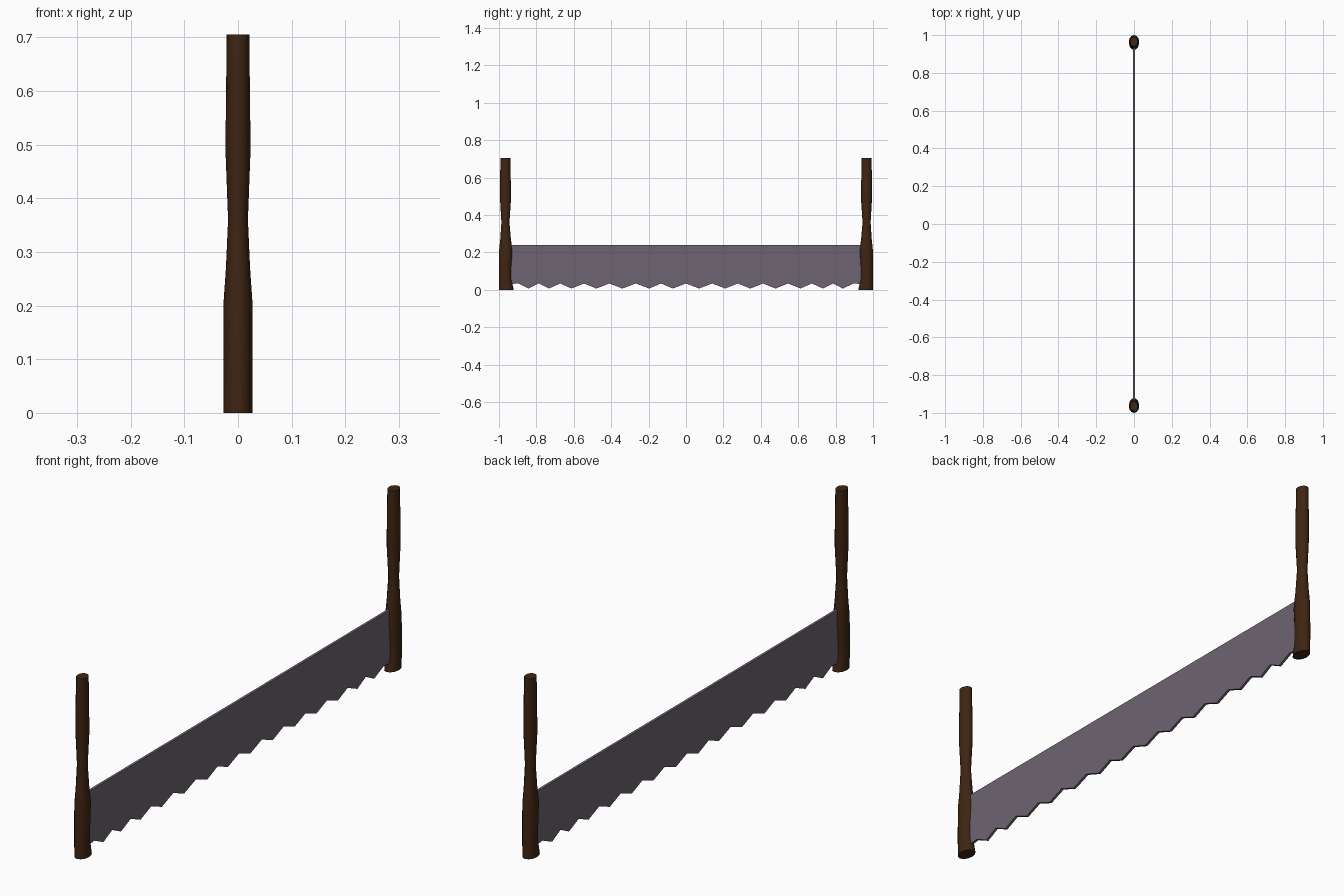
import bpy, bmesh, math

if "Cube" in bpy.data.objects:
    bpy.data.objects.remove(bpy.data.objects["Cube"])


def material(name, color):
    m = bpy.data.materials.new(name)
    m.diffuse_color = (*color, 1)
    m.use_nodes = True
    m.node_tree.nodes["Principled BSDF"].inputs["Base Color"].default_value = m.diffuse_color
    return m


wood = material("dark wood", (0.05, 0.018, 0.006))
steel = material("grey steel", (0.155, 0.13, 0.168))


def finish(name, bm, mat):
    bmesh.ops.recalc_face_normals(bm, faces=bm.faces)
    mesh = bpy.data.meshes.new(name)
    bm.to_mesh(mesh)
    bm.free()
    mesh.materials.append(mat)
    ob = bpy.data.objects.new(name, mesh)
    bpy.context.collection.objects.link(ob)
    return ob


# Handle sections: height, half width in x, outer y, inner y
SECTIONS = [
    (0.000, 0.027, 1.000, 0.921),
    (0.060, 0.027, 1.000, 0.934),
    (0.110, 0.027, 1.000, 0.934),
    (0.205, 0.027, 1.000, 0.927),
    (0.270, 0.0225, 0.993, 0.936),
    (0.360, 0.0185, 0.987, 0.944),
    (0.480, 0.0230, 0.994, 0.936),
    (0.530, 0.0230, 0.995, 0.936),
    (0.705, 0.0210, 0.992, 0.939),
]
SIDES = 12


def handle(name, side):
    bm = bmesh.new()
    rings = []
    for z, rx, outer, inner in SECTIONS:
        cy, ry = (outer + inner) / 2, (outer - inner) / 2
        ring = []
        for i in range(SIDES):
            a = math.tau * i / SIDES
            ring.append(bm.verts.new((rx * math.cos(a), side * (cy + ry * math.sin(a)), z)))
        rings.append(ring)
    for a, b in zip(rings, rings[1:]):
        for i in range(SIDES):
            j = (i + 1) % SIDES
            bm.faces.new((a[i], a[j], b[j], b[i]))
    bm.faces.new(rings[0])
    bm.faces.new(rings[-1])
    ob = finish(name, bm, wood)
    bpy.ops.object.select_all(action='DESELECT')
    ob.select_set(True)
    bpy.context.view_layer.objects.active = ob
    bpy.ops.object.shade_smooth_by_angle(angle=math.radians(40))


handle("front_handle", -1)
handle("back_handle", 1)

# Blade: slightly uneven teeth along the lower edge
TIPS = [-0.842, -0.733, -0.612, -0.479, -0.34, -0.197, -0.07,
        0.07, 0.21, 0.344, 0.479, 0.612, 0.733, 0.838]
outline = [(-0.955, 0.24), (-0.955, 0.03), (-0.897, 0.034)]
for i, t in enumerate(TIPS):
    outline.append((t, 0.007))
    gap = (t + TIPS[i + 1]) / 2 if i + 1 < len(TIPS) else 0.897
    outline.append((gap, 0.034))
outline += [(0.955, 0.03), (0.955, 0.24)]

bm = bmesh.new()
THICK = 0.010
face = bm.faces.new([bm.verts.new((-THICK / 2, y, z)) for y, z in outline])
ext = bmesh.ops.extrude_face_region(bm, geom=[face], use_keep_orig=True)
for v in ext["geom"]:
    if isinstance(v, bmesh.types.BMVert):
        v.co.x = THICK / 2
finish("saw_blade", bm, steel)
